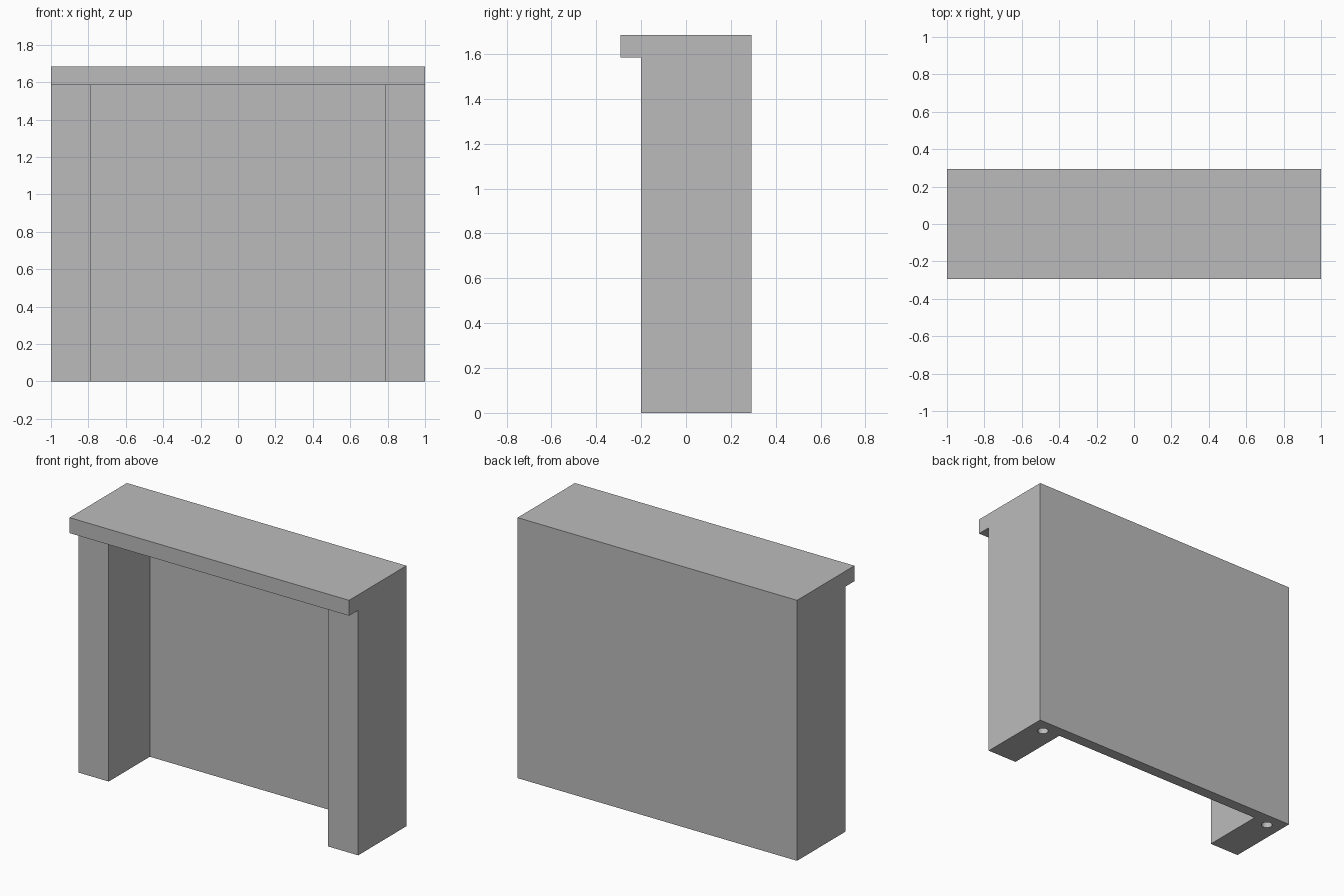
import bpy
import bmesh
from mathutils import Matrix

HEIGHT, SHELF_UNDER = 1.685, 1.585
BACK, FRONT, SHELF_FRONT = 0.293, -0.2, -0.293
PANEL_FRONT, INNER_X = 0.22, 0.785
HOLE_X, HOLE_Y, HOLE_RADIUS, HOLE_DEPTH = 0.9, 0.2, 0.033, 0.2

cube = bpy.data.objects.get("Cube")
if cube:
    bpy.data.objects.remove(cube, do_unlink=True)

grey = bpy.data.materials.new("plain_grey")
grey.use_nodes = True
colour = (0.5, 0.5, 0.5, 1)
grey.diffuse_color = colour
grey.node_tree.nodes["Principled BSDF"].inputs["Base Color"].default_value = colour


def make_object(name, bm):
    bmesh.ops.recalc_face_normals(bm, faces=bm.faces)
    mesh = bpy.data.meshes.new(name)
    bm.to_mesh(mesh)
    bm.free()
    mesh.materials.append(grey)
    obj = bpy.data.objects.new(name, mesh)
    bpy.context.collection.objects.link(obj)
    return obj


def prism(name, profile, half_width):
    """Extrude a (y, z) profile along x."""
    bm = bmesh.new()
    face = bm.faces.new([bm.verts.new((-half_width, y, z)) for y, z in profile])
    extruded = bmesh.ops.extrude_face_region(bm, geom=[face])["geom"]
    moved = [v for v in extruded if isinstance(v, bmesh.types.BMVert)]
    bmesh.ops.translate(bm, verts=moved, vec=(2 * half_width, 0, 0))
    # Keep a closed end at the starting side
    if not face.is_valid:
        bmesh.ops.holes_fill(bm, edges=bm.edges)
    return make_object(name, bm)


def cut(target, cutter):
    cutter.hide_render = True
    mod = target.modifiers.new("cut", "BOOLEAN")
    mod.operation = "DIFFERENCE"
    mod.solver = "EXACT"
    mod.object = cutter
    bpy.ops.object.select_all(action="DESELECT")
    bpy.context.view_layer.objects.active = target
    target.select_set(True)
    bpy.ops.object.modifier_apply(modifier=mod.name)
    bpy.data.objects.remove(cutter, do_unlink=True)


# Body with the overhanging shelf
surround = prism("mantel_surround", [
    (BACK, 0), (BACK, HEIGHT), (SHELF_FRONT, HEIGHT),
    (SHELF_FRONT, SHELF_UNDER), (FRONT, SHELF_UNDER), (FRONT, 0)], 1)

# Opening between the legs, in front of the back panel
cut(surround, prism("opening_cutter", [
    (PANEL_FRONT, -0.1), (PANEL_FRONT, SHELF_UNDER),
    (-0.4, SHELF_UNDER), (-0.4, -0.1)], INNER_X))

# Round sockets in the leg undersides
for side in (-1, 1):
    bm = bmesh.new()
    bmesh.ops.create_cone(bm, cap_ends=True, segments=32, radius1=HOLE_RADIUS,
                          radius2=HOLE_RADIUS, depth=2 * HOLE_DEPTH,
                          matrix=Matrix.Translation((side * HOLE_X, HOLE_Y, 0)))
    cut(surround, make_object("socket_cutter", bm))

surround.select_set(True)
bpy.ops.object.shade_smooth_by_angle()
